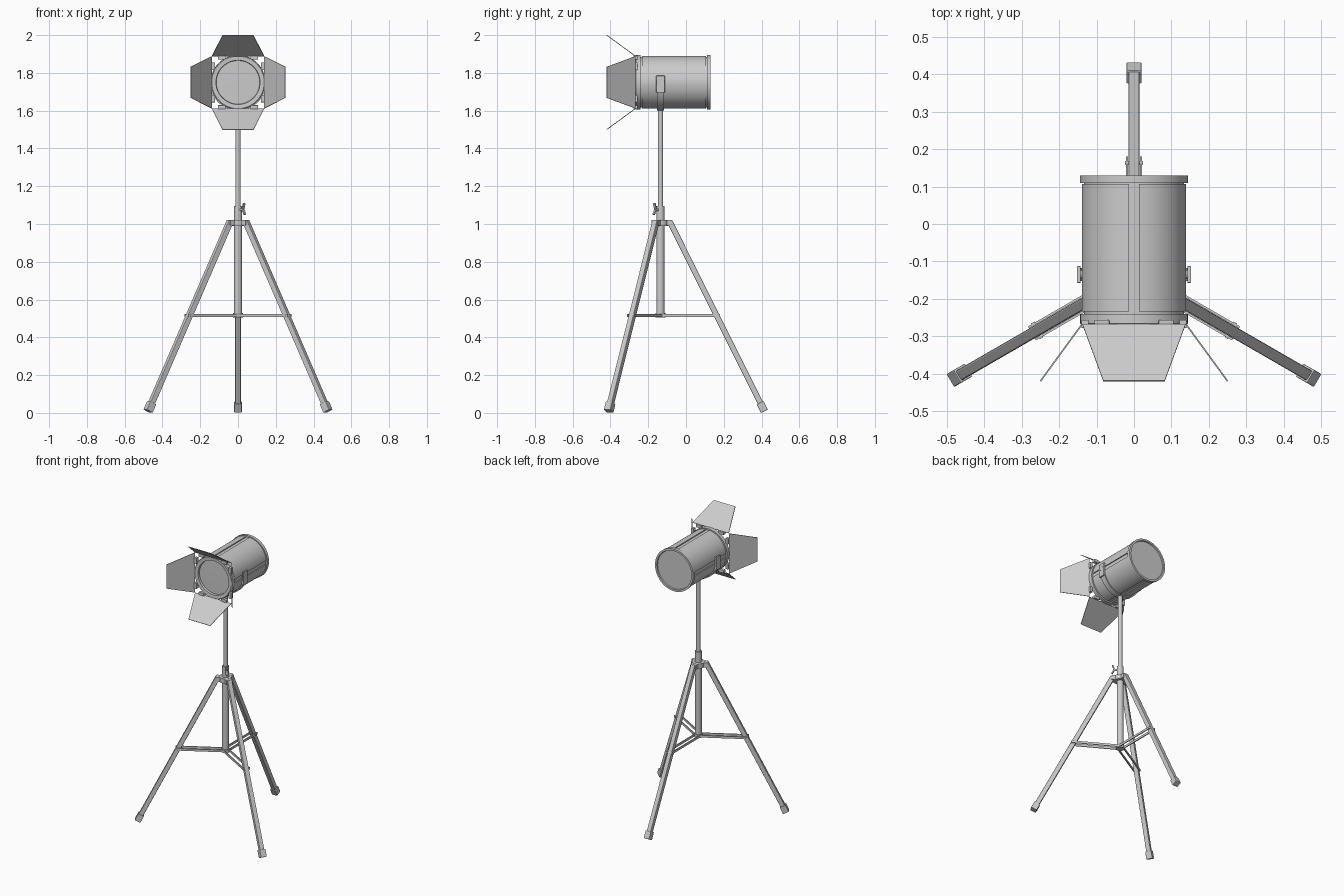
import bpy, bmesh, math
from mathutils import Vector, Matrix

if "Cube" in bpy.data.objects:
    bpy.data.objects.remove(bpy.data.objects["Cube"])

PY = -0.135                      # pole position in y
LZ = 1.75                        # lamp axis height
POLE = Vector((0, PY, 0))


def finish(name, bm, smooth=False, bevel=0):
    bmesh.ops.recalc_face_normals(bm, faces=bm.faces)
    me = bpy.data.meshes.new(name)
    bm.to_mesh(me)
    bm.free()
    ob = bpy.data.objects.new(name, me)
    bpy.context.collection.objects.link(ob)
    if bevel:
        m = ob.modifiers.new("bevel", 'BEVEL')
        m.width, m.segments = bevel, 2
    if smooth:
        bpy.ops.object.select_all(action='DESELECT')
        ob.select_set(True)
        bpy.context.view_layer.objects.active = ob
        bpy.ops.object.shade_smooth_by_angle(angle=math.radians(35))
    return ob


def beam(name, p, q, side, w, h, bevel=0):
    """Box from p to q; w along the side vector, h across it."""
    z = (q - p).normalized()
    x = side.normalized()
    y = z.cross(x)
    rot = Matrix((x, y, z)).transposed().to_4x4()
    bm = bmesh.new()
    bmesh.ops.create_cube(bm, size=1, matrix=Matrix.Translation((p + q) / 2) @ rot
                          @ Matrix.Diagonal((w, h, (q - p).length, 1)))
    return finish(name, bm, bevel=bevel)


def rod(name, p, q, r, n=24):
    d = q - p
    bm = bmesh.new()
    mat = Matrix.Translation((p + q) / 2) @ d.to_track_quat('Z', 'Y').to_matrix().to_4x4()
    bmesh.ops.create_cone(bm, cap_ends=True, segments=n, radius1=r, radius2=r,
                          depth=d.length, matrix=mat)
    return finish(name, bm, smooth=True)


def lathe_y(name, profile, n=48):
    """Spin (radius, y) points about the lamp axis."""
    bm = bmesh.new()
    vs = [bm.verts.new((r, y, LZ)) for r, y in profile]
    es = [bm.edges.new(e) for e in zip(vs, vs[1:])]
    bmesh.ops.spin(bm, geom=vs + es, cent=(0, 0, LZ), axis=(0, 1, 0),
                   angle=2 * math.pi, steps=n)
    bmesh.ops.remove_doubles(bm, verts=bm.verts, dist=1e-5)
    return finish(name, bm, smooth=True)


def arc_strap(name, a0, a1, r0, r1, y0, y1, n):
    """Curved plate around the lamp axis, angles in degrees."""
    bm = bmesh.new()
    rings = []
    for i in range(n + 1):
        a = math.radians(a0 + (a1 - a0) * i / n)
        rings.append([bm.verts.new((r * math.cos(a), y, LZ + r * math.sin(a)))
                      for r, y in ((r0, y0), (r1, y0), (r1, y1), (r0, y1))])
    for A, B in zip(rings, rings[1:]):
        for k in range(4):
            bm.faces.new((A[k], A[(k + 1) % 4], B[(k + 1) % 4], B[k]))
    bm.faces.new(rings[0])
    bm.faces.new(rings[-1])
    return finish(name, bm, smooth=True)


def at(u, r, z):
    return POLE + u * r + Vector((0, 0, z))


UP = Vector((0, 0, 1))

# Centre pole, collars and hub
rod("lower_tube", at(UP, 0, 0.505), at(UP, 0, 1.02), 0.021)
rod("upper_tube", at(UP, 0, 1.0), at(UP, 0, 1.612), 0.0145)
rod("clamp_collar", at(UP, 0, 1.015), at(UP, 0, 1.095), 0.021)
rod("brace_collar", at(UP, 0, 0.505), at(UP, 0, 0.528), 0.026)
rod("leg_hub", at(UP, 0, 0.99), at(UP, 0, 1.022), 0.04)

# Locking knob
k = Vector((0.7, -0.7, 0)).normalized()
ks = Vector((0.7, 0.7, 0)).normalized()
rod("knob_stem", at(k, 0.01, 1.075), at(k, 0.04, 1.075), 0.007, 12)
beam("knob_wing_low", at(k, 0.036, 1.078), at(k, 0.052, 1.05), ks, 0.014, 0.009, 0.002)
beam("knob_wing_high", at(k, 0.036, 1.072), at(k, 0.046, 1.11), ks, 0.014, 0.009, 0.002)

# Three legs with feet, hub brackets and paired braces
for i, deg in enumerate((90, 210, 330)):
    a = math.radians(deg)
    u = Vector((math.cos(a), math.sin(a), 0))
    t = Vector((-math.sin(a), math.cos(a), 0))
    top, foot = at(u, 0.048, 1.015), at(u, 0.55, 0.009)
    d = (foot - top).normalized()
    beam(f"leg_{i}", top, foot - d * 0.01, t, 0.03, 0.03, 0.004)
    beam(f"foot_{i}", foot - d * 0.05, foot, t, 0.04, 0.04, 0.003)
    beam(f"hub_bracket_{i}", at(u, 0, 1.006), at(u, 0.058, 1.006), t, 0.042, 0.03)
    for s in (-1, 1):
        o = t * 0.0185 * s
        beam(f"brace_{i}_{s}", at(u, 0.012, 0.516) + o, at(u, 0.315, 0.516) + o,
             t, 0.006, 0.015)
    rod(f"brace_pin_{i}", at(u, 0.299, 0.516) - t * 0.024, at(u, 0.299, 0.516) + t * 0.024,
        0.005, 12)

# Lamp housing with rims, then four raised panels
lathe_y("lamp_housing", [
    (0, -0.256), (0.115, -0.254), (0.117, -0.268), (0.139, -0.27), (0.144, -0.266),
    (0.144, -0.24), (0.134, -0.24), (0.134, 0.11), (0.145, 0.11), (0.145, 0.13),
    (0.132, 0.13), (0.13, 0.122), (0, 0.122)])
for q in range(4):
    arc_strap(f"housing_panel_{q}", q * 90 + 5.5, q * 90 + 84.5,
              0.132, 0.14, -0.234, 0.107, 12)

# Yoke strap, side plates and pivots
arc_strap("yoke_strap", 180, 360, 0.142, 0.149, PY - 0.018, PY + 0.018, 28)
for s in (-1, 1):
    x = Vector((s * 0.1475, PY, 0))
    beam(f"yoke_plate_{s}", x + UP * 1.695, x + UP * 1.785, Vector((0, 1, 0)),
         0.045, 0.01, 0.002)
    rod(f"yoke_pivot_{s}", Vector((s * 0.13, PY, LZ)), Vector((s * 0.153, PY, LZ)), 0.012)

# Four barn doors with two hinges each, rotated around the lamp axis
for i, name in enumerate(("top", "right", "bottom", "left")):
    rot = Matrix.Translation((0, 0, LZ)) @ Matrix.Rotation(i * math.pi / 2, 4, 'Y')
    bm = bmesh.new()
    bm.faces.new([bm.verts.new(p) for p in (
        (-0.138, -0.268, 0.139), (0.138, -0.268, 0.139),
        (0.082, -0.42, 0.25), (-0.082, -0.42, 0.25))])
    bm.transform(rot)
    ob = finish(f"{name}_barn_door", bm)
    m = ob.modifiers.new("thickness", 'SOLIDIFY')
    m.thickness, m.offset = 0.004, 0
    for s in (-1, 1):
        p = [rot @ Vector((s * 0.086 + dx, -0.267, 0.131)) for dx in (-0.02, 0.02)]
        beam(f"{name}_hinge_{s}", p[0], p[1], Vector((0, 1, 0)), 0.022, 0.02, 0.002)
